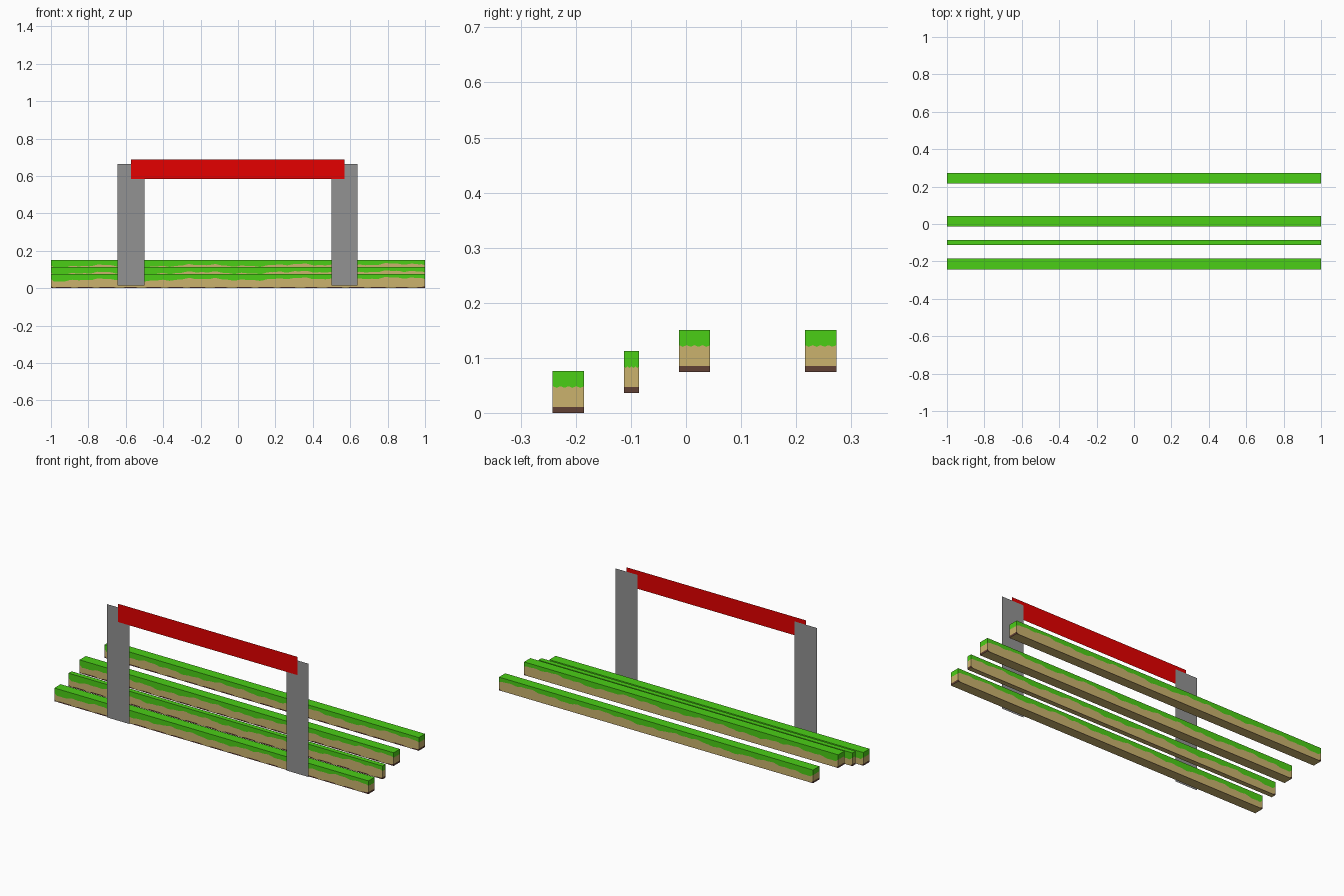
import bpy
import bmesh
import math

cube = bpy.data.objects.get("Cube")
if cube:
    bpy.data.objects.remove(cube, do_unlink=True)


def material(name, rgb):
    mat = bpy.data.materials.new(name)
    mat.use_nodes = True
    mat.diffuse_color = (*rgb, 1)
    mat.node_tree.nodes["Principled BSDF"].inputs["Base Color"].default_value = (*rgb, 1)
    return mat


GRASS = material("grass green", (0.07, 0.62, 0.008))
SAND = material("sandy earth", (0.60, 0.45, 0.155))
SOIL = material("dark soil", (0.12, 0.052, 0.035))
GREY = material("post grey", (0.29, 0.29, 0.29))
RED = material("banner red", (0.78, 0.0, 0.0))

GRASS_SLOT, SAND_SLOT, SOIL_SLOT = range(3)
HEIGHT = 0.076
END_SOIL, END_GRASS = 0.011, 0.047


def finish(name, bm, mats):
    mesh = bpy.data.meshes.new(name)
    bm.to_mesh(mesh)
    bm.free()
    for mat in mats:
        mesh.materials.append(mat)
    obj = bpy.data.objects.new(name, mesh)
    bpy.context.collection.objects.link(obj)
    return obj


def grass_edge(x):
    """Height of the ragged lower edge of the grass on the long sides."""
    return (0.047 + 0.005 * x + 0.005 * math.cos(12.1 * (x + 0.72))
            + 0.003 * math.sin(41 * x) + 0.002 * math.sin(90 * x))


def soil_edge(x):
    """Broken soil line along the bottom of the front side."""
    return 0.007 if math.sin(52 * x) > -0.5 else 0.001


def ground_strip(name, y0, y1, z0, columns=120):
    """Long box whose walls are banded soil, sand and grass."""
    xs = [-1 + 2 * i / columns for i in range(columns + 1)]
    inner = xs[1:-1]
    ends = [i / 8 for i in range(9)]
    ragged = [END_GRASS + 0.0015 * (-1) ** i for i in range(9)]
    # walls in turn: front, left end, back, right end
    loop = [(x, y0, soil_edge(x), grass_edge(x)) for x in inner]
    loop += [(1, y0 + (y1 - y0) * t, END_SOIL, g) for t, g in zip(ends, ragged)]
    loop += [(x, y1, 0.001, grass_edge(x)) for x in reversed(inner)]
    loop += [(-1, y1 + (y0 - y1) * t, END_SOIL, g) for t, g in zip(ends, ragged)]

    bm = bmesh.new()
    rings = [[bm.verts.new((x, y, z0 + (0, soil, grass, HEIGHT)[level]))
              for x, y, soil, grass in loop] for level in range(4)]
    for band, slot in enumerate((SOIL_SLOT, SAND_SLOT, GRASS_SLOT)):
        low, high = rings[band], rings[band + 1]
        for i in range(len(loop)):
            j = (i + 1) % len(loop)
            bm.faces.new((low[i], low[j], high[j], high[i])).material_index = slot
    bm.faces.new(rings[3]).material_index = GRASS_SLOT
    bm.faces.new(rings[0][::-1]).material_index = SAND_SLOT
    return finish(name, bm, (GRASS, SAND, SOIL))


def panel(name, x0, x1, z0, z1, y, mat):
    """Flat upright sheet facing the front."""
    bm = bmesh.new()
    corners = ((x0, z0), (x1, z0), (x1, z1), (x0, z1))
    bm.faces.new([bm.verts.new((x, y, z)) for x, z in corners])
    return finish(name, bm, (mat,))


# Ground strips, from front to back
ground_strip("front_ground_strip", -0.242, -0.185, 0)
ground_strip("narrow_ground_strip", -0.113, -0.085, 0.036)
ground_strip("middle_ground_strip", -0.013, 0.044, 0.0745)
ground_strip("back_ground_strip", 0.216, 0.273, 0.0745)

# Gate: two posts and a crossing banner just in front of them
panel("right_post", -0.643, -0.50, 0.013, 0.665, -0.271, GREY)
panel("left_post", 0.50, 0.64, 0.013, 0.665, -0.271, GREY)
panel("banner", -0.573, 0.57, 0.583, 0.688, -0.275, RED)
